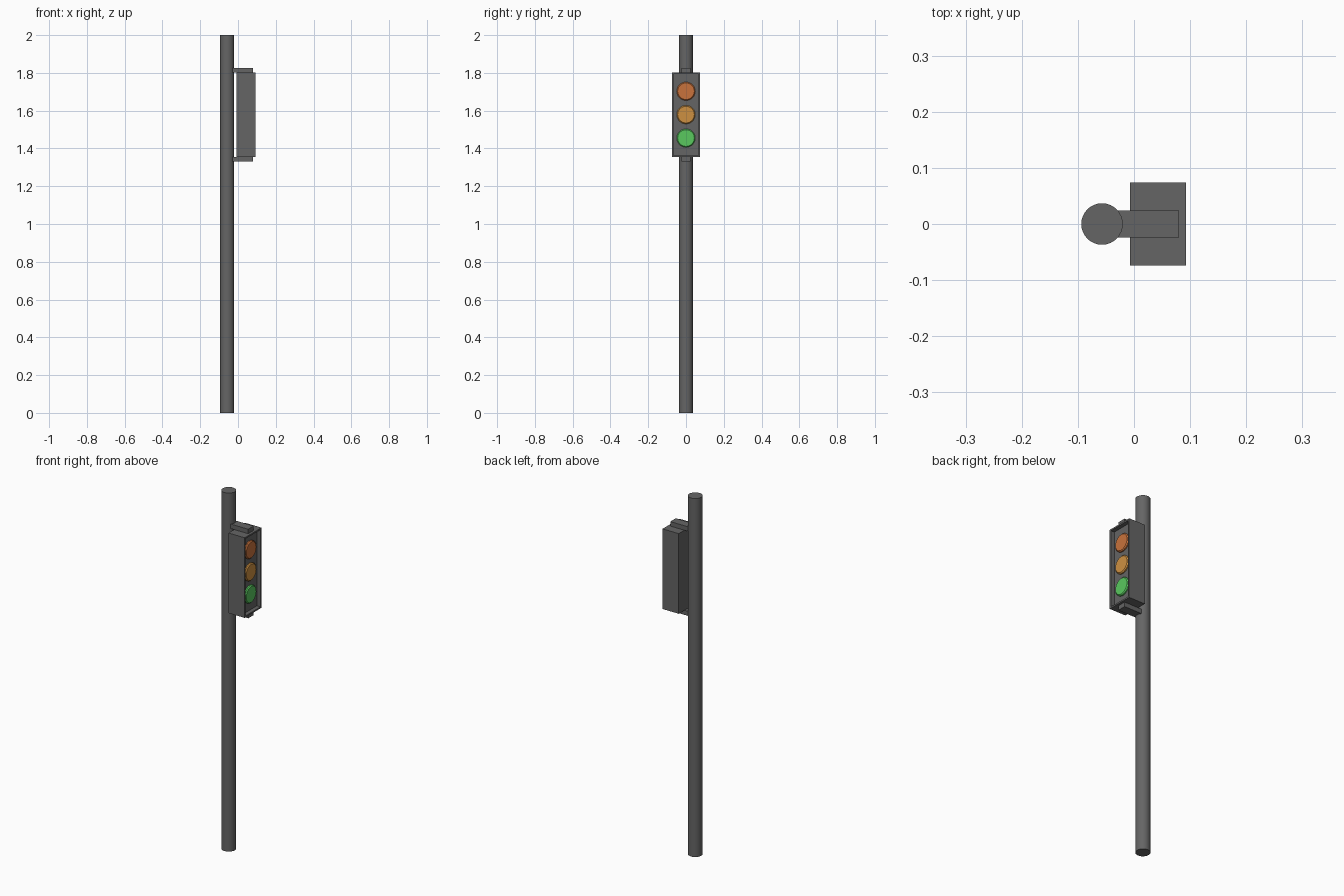
import bpy, bmesh
from math import radians
from mathutils import Matrix, Vector

if "Cube" in bpy.data.objects:
    bpy.data.objects.remove(bpy.data.objects["Cube"])


def material(name, rgb):
    m = bpy.data.materials.new(name)
    m.diffuse_color = (*rgb, 1)
    m.use_nodes = True
    m.node_tree.nodes["Principled BSDF"].inputs["Base Color"].default_value = m.diffuse_color
    return m


grey = material("dark grey", (0.13, 0.13, 0.13))
red = material("orange red", (0.58, 0.17, 0.045))
amber = material("amber", (0.61, 0.28, 0.053))
green = material("green", (0.10, 0.58, 0.114))


def finish(bm, name, mat, smooth=False):
    me = bpy.data.meshes.new(name)
    bm.to_mesh(me)
    bm.free()
    me.materials.append(mat)
    ob = bpy.data.objects.new(name, me)
    bpy.context.collection.objects.link(ob)
    if smooth:
        bpy.ops.object.select_all(action='DESELECT')
        ob.select_set(True)
        bpy.context.view_layer.objects.active = ob
        bpy.ops.object.shade_smooth_by_angle(angle=radians(30))
    return ob


def box_mesh(lo, hi):
    lo, hi = Vector(lo), Vector(hi)
    bm = bmesh.new()
    bmesh.ops.create_cube(bm, size=1, matrix=Matrix.Translation((lo + hi) / 2)
                          @ Matrix.Diagonal((*(hi - lo), 1)))
    return bm


# Pole
bm = bmesh.new()
bmesh.ops.create_cone(bm, cap_ends=True, segments=32, radius1=0.037, radius2=0.037,
                      depth=2, matrix=Matrix.Translation((-0.057, 0, 1)))
finish(bm, "pole", grey, True)

# Signal housing with a recessed front
bm = box_mesh((-0.007, -0.074, 1.355), (0.093, 0.074, 1.802))
front = [f for f in bm.faces if f.normal.x > 0.9]
bmesh.ops.inset_region(bm, faces=front, thickness=0.012)
bmesh.ops.inset_region(bm, faces=front, thickness=0.0001, depth=-0.022)
finish(bm, "housing", grey)

# Brackets above and below the housing
for name, z in (("upper_bracket", 1.802), ("lower_bracket", 1.33)):
    finish(box_mesh((-0.035, -0.024, z), (0.08, 0.024, z + 0.025)), name, grey)

# Lenses: short discs with a chamfered rim
for name, z, mat in (("red_lens", 1.703, red), ("amber_lens", 1.579, amber),
                     ("green_lens", 1.455, green)):
    bm = bmesh.new()
    bmesh.ops.create_cone(bm, cap_ends=True, segments=32, radius1=0.049, radius2=0.049,
                          depth=0.014,
                          matrix=Matrix.Translation((0.075, 0, z))
                          @ Matrix.Rotation(radians(90), 4, 'Y'))
    cap = [f for f in bm.faces if f.normal.x > 0.9]
    bmesh.ops.bevel(bm, geom=list(cap[0].edges), offset=0.005, segments=1,
                    affect='EDGES')
    finish(bm, name, mat, True)
